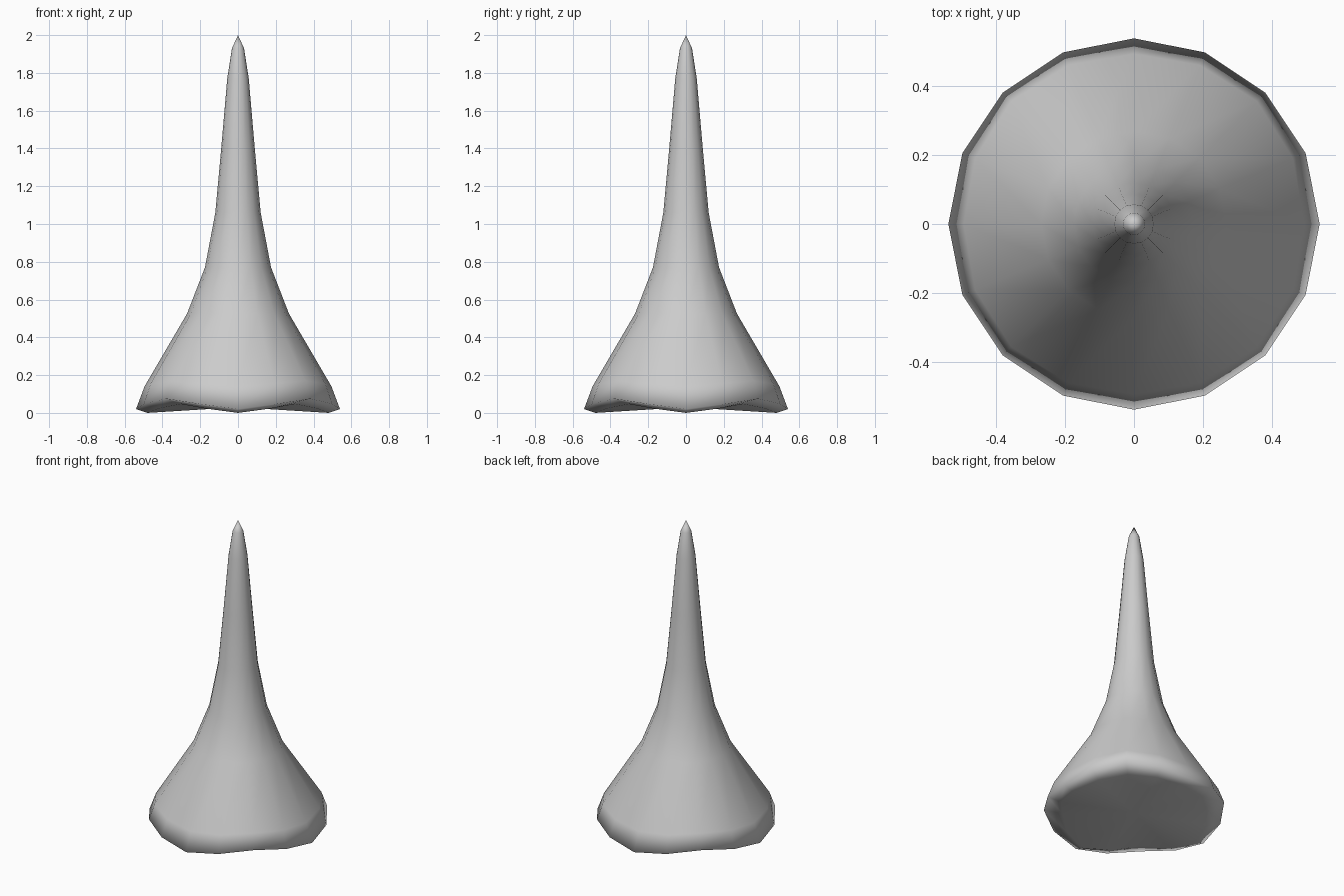
import bpy, bmesh, math

if "Cube" in bpy.data.objects:
    bpy.data.objects.remove(bpy.data.objects["Cube"])

SIDES = 16
# rings from underside to near tip: radius, height, radius change and lift at the diagonals
RINGS = [
    (0.48, 0.00, -0.05, 0.047),
    (0.54, 0.02, 0.00, 0.055),
    (0.495, 0.14, 0.01, 0.03),
    (0.27, 0.525, 0, 0), (0.175, 0.77, 0, 0), (0.12, 1.06, 0, 0),
    (0.088, 1.41, 0, 0), (0.057, 1.77, 0, 0), (0.032, 1.93, 0, 0),
]

bm = bmesh.new()


def ring(r, z, dr, dz):
    verts = []
    for i in range(SIDES):
        a = 2 * math.pi * i / SIDES
        w = (1 - math.cos(4 * a)) / 2  # 0 on the axes, 1 on the diagonals
        rr = r + dr * w
        verts.append(bm.verts.new((rr * math.cos(a), rr * math.sin(a), z + dz * w)))
    return verts


# spike body with a wavy flared foot
rings = [ring(*p) for p in RINGS]
for lo, hi in zip(rings, rings[1:]):
    for i in range(SIDES):
        j = (i + 1) % SIDES
        bm.faces.new((lo[i], lo[j], hi[j], hi[i]))

# pointed tip and closed underside
tip = bm.verts.new((0, 0, 2))
base = bm.verts.new((0, 0, 0.03))
for i in range(SIDES):
    j = (i + 1) % SIDES
    bm.faces.new((rings[-1][i], rings[-1][j], tip))
    bm.faces.new((rings[0][j], rings[0][i], base))

bmesh.ops.recalc_face_normals(bm, faces=bm.faces)
for f in bm.faces:
    f.smooth = True
mesh = bpy.data.meshes.new("spike")
bm.to_mesh(mesh)
bm.free()
bpy.context.collection.objects.link(bpy.data.objects.new("spike", mesh))
